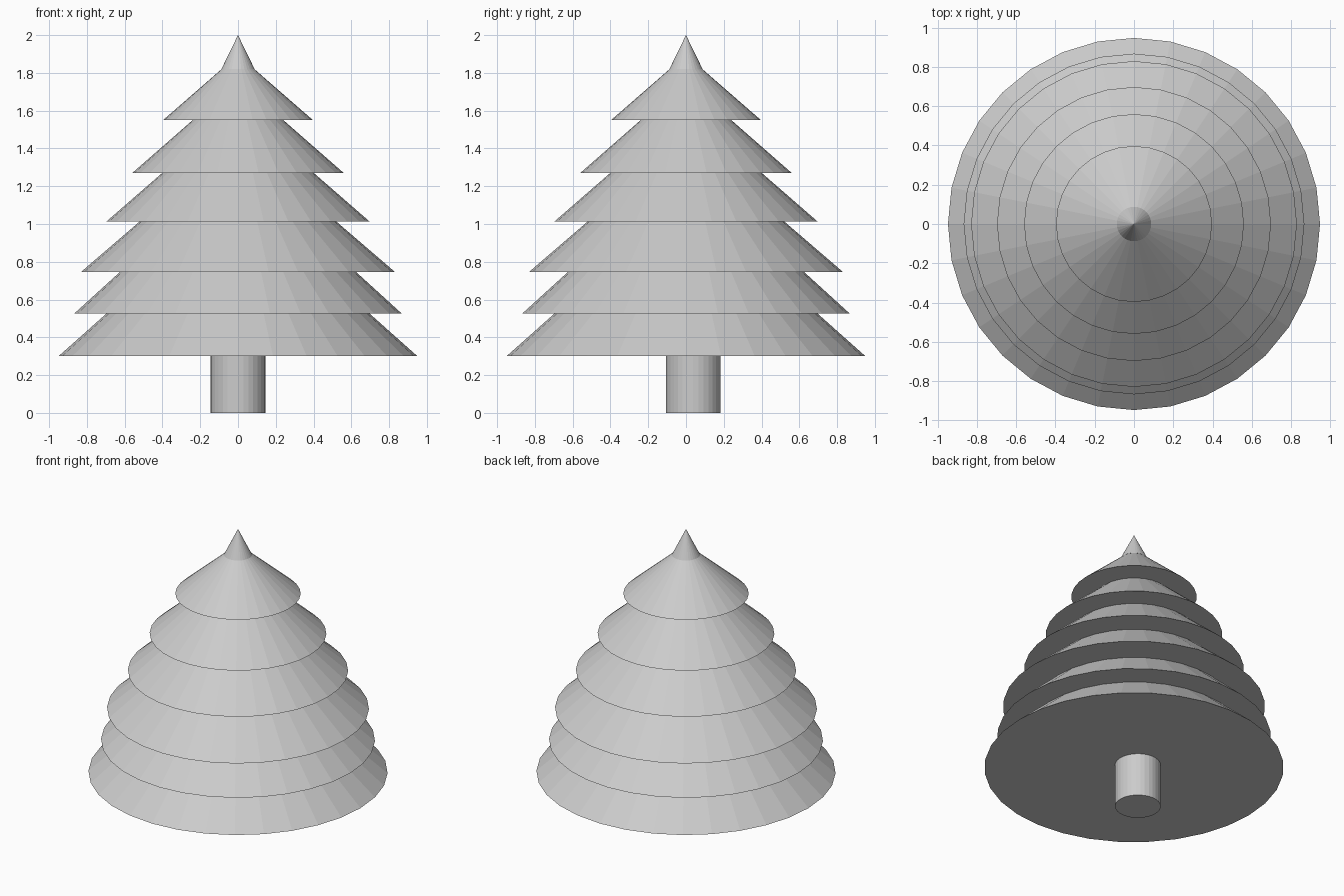
import bpy

if "Cube" in bpy.data.objects:
    bpy.data.objects.remove(bpy.data.objects["Cube"])

SIDES = 32


def cone(name, radius, z, height):
    bpy.ops.mesh.primitive_cone_add(vertices=SIDES, radius1=radius, radius2=0,
                                    depth=height, location=(0, 0, z + height / 2))
    bpy.context.object.name = name


# Trunk, set slightly towards the back
bpy.ops.mesh.primitive_cylinder_add(vertices=SIDES, radius=0.145, depth=0.4,
                                    location=(0, 0.038, 0.2))
bpy.context.object.name = "trunk"

# Branch tiers: base radius, base height, slope
tiers = [(0.948, 0.302, 0.89), (0.868, 0.525, 0.91), (0.83, 0.747, 0.86),
         (0.698, 1.012, 0.87), (0.56, 1.27, 0.875), (0.397, 1.55, 0.87)]
for i, (radius, z, slope) in enumerate(tiers, 1):
    cone(f"branch_tier_{i}", radius, z, radius * slope)

# Pointed tip
cone("tree_tip", 0.088, 1.82, 0.18)
